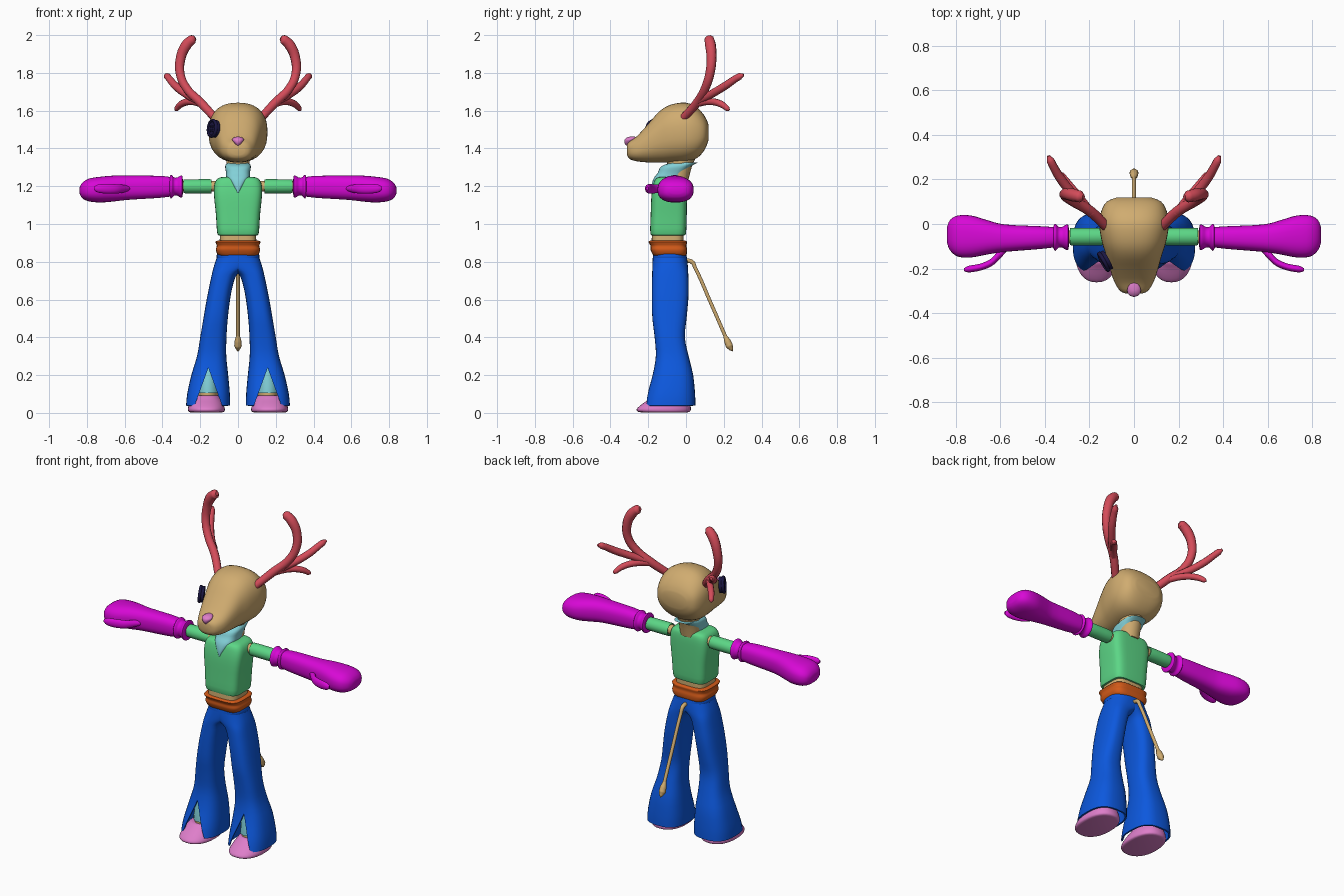
import bpy, bmesh, math
from mathutils import Vector


def mat(name, r, g, b):
    m = bpy.data.materials.new(name)
    lin = [(c / 255 / 12.92) if c < 11 else ((c / 255 + 0.055) / 1.055) ** 2.4 for c in (r, g, b)]
    m.diffuse_color = (*lin, 1)
    return m


TAN = mat("tan", 208, 172, 112)
RED = mat("antler red", 212, 76, 90)
GREEN = mat("green", 92, 214, 134)
CYAN = mat("pale cyan", 130, 208, 215)
MAGENTA = mat("magenta", 216, 8, 214)
ORANGE = mat("orange", 210, 90, 25)
BLUE = mat("blue", 12, 88, 222)
PINK = mat("pink", 222, 126, 202)
NAVY = mat("navy", 26, 22, 66)


def add(name, data, material, mirror=False):
    ob = bpy.data.objects.new(name, data)
    bpy.context.collection.objects.link(ob)
    data.materials.append(material)
    if mirror:
        ob.modifiers.new("mirror", 'MIRROR').use_clip = False
    return ob


def smooth_rings(rings, k):
    """Catmull-Rom interpolation between cross-sections."""
    out = []
    for i in range(len(rings) - 1):
        p = [rings[max(0, min(len(rings) - 1, i + d))] for d in (-1, 0, 1, 2)]
        for s in range(k):
            t = s / k
            out.append([0.5 * (2 * b + (c - a) * t + (2 * a - 5 * b + 4 * c - d) * t * t
                               + (3 * b - a - 3 * c + d) * t ** 3) for a, b, c, d in zip(*p)])
    return out + [list(rings[-1])]


def loft(name, material, axis, rings, p=2.0, n=32, k=3, mirror=False, caps=True):
    """Skin superellipse rings (t, a_min, a_max, b_min, b_max) along an axis."""
    bm = bmesh.new()
    loops = []
    for t, a0, a1, b0, b1 in smooth_rings(rings, k):
        loop = []
        for i in range(n):
            c, s = math.cos(math.tau * i / n), math.sin(math.tau * i / n)
            a = (a0 + a1) / 2 + (a1 - a0) / 2 * math.copysign(abs(c) ** (2 / p), c)
            b = (b0 + b1) / 2 + (b1 - b0) / 2 * math.copysign(abs(s) ** (2 / p), s)
            loop.append(bm.verts.new({'x': (t, a, b), 'y': (a, t, b), 'z': (a, b, t)}[axis]))
        loops.append(loop)
    for u, v in zip(loops, loops[1:]):
        for i in range(n):
            j = (i + 1) % n
            bm.faces.new((u[i], u[j], v[j], v[i]))
    if caps:
        bm.faces.new(loops[0])
        bm.faces.new(loops[-1])
    bmesh.ops.recalc_face_normals(bm, faces=bm.faces)
    me = bpy.data.meshes.new(name)
    bm.to_mesh(me)
    bm.free()
    return add(name, me, material, mirror)


def tube(name, material, pts, mirror=False):
    """Round tube through points (x, y, z, radius)."""
    cu = bpy.data.curves.new(name, 'CURVE')
    cu.dimensions, cu.bevel_depth, cu.bevel_resolution = '3D', 1.0, 3
    cu.use_fill_caps, cu.resolution_u = True, 6
    sp = cu.splines.new('BEZIER')
    sp.bezier_points.add(len(pts) - 1)
    for bp, (x, y, z, r) in zip(sp.bezier_points, pts):
        bp.co, bp.radius = (x, y, z), r
        bp.handle_left_type = bp.handle_right_type = 'AUTO'
    return add(name, cu, material, mirror)


# Head and nose
loft("head", TAN, 'y', [
    (-0.312, -.035, .035, 1.365, 1.42), (-0.30, -.062, .062, 1.345, 1.437),
    (-0.26, -.088, .088, 1.332, 1.465), (-0.2, -.108, .108, 1.326, 1.53),
    (-0.14, -.125, .125, 1.325, 1.597), (-0.08, -.144, .144, 1.326, 1.632),
    (0, -.156, .156, 1.33, 1.642), (0.06, -.146, .146, 1.35, 1.615),
    (0.1, -.122, .122, 1.395, 1.57), (0.118, -.08, .08, 1.44, 1.53)], p=2.4, n=40)
loft("nose", PINK, 'z', [
    (1.416, -.006, .006, -.318, -.295), (1.43, -.02, .02, -.326, -.285),
    (1.447, -.031, .031, -.325, -.27), (1.458, -.022, .022, -.312, -.26),
    (1.462, -.008, .008, -.3, -.27)], n=20)

# Single button eye with a raised rim and four thread holes
normal = Vector((-0.87, -0.47, 0.1)).normalized()
turn = normal.to_track_quat('Z', 'Y')
centre = Vector((-0.128, -0.165, 1.505))
bpy.ops.mesh.primitive_cylinder_add(vertices=32, radius=.046, depth=.026,
                                    location=centre, rotation=turn.to_euler())
eye = [bpy.context.object]
bpy.ops.mesh.primitive_torus_add(major_radius=.042, minor_radius=.009, major_segments=32,
                                 minor_segments=8, location=centre + normal * .01,
                                 rotation=turn.to_euler())
eye.append(bpy.context.object)
for i in range(4):
    a = math.tau * (i + .5) / 4
    pos = centre + turn @ Vector((.015 * math.cos(a), .015 * math.sin(a), .012))
    bpy.ops.mesh.primitive_torus_add(major_radius=.006, minor_radius=.003, major_segments=12,
                                     minor_segments=6, location=pos, rotation=turn.to_euler())
    eye.append(bpy.context.object)
for i, ob in enumerate(eye):
    ob.name = ("eye_button", "eye_rim")[i] if i < 2 else f"eye_hole_{i - 1}"
    ob.data.materials.append(NAVY)

# Antlers
tube("antler_main", RED, [
    (.125, -.01, 1.565, .022), (.2, .06, 1.645, .024), (.27, .1, 1.715, .023),
    (.305, .125, 1.79, .024), (.305, .135, 1.87, .026), (.275, .13, 1.945, .029),
    (.24, .123, 1.978, .026), (.226, .121, 1.985, .012)], True)
tube("antler_back_branch", RED, [
    (.19, .05, 1.64, .02), (.27, .13, 1.685, .021), (.33, .205, 1.73, .021),
    (.375, .285, 1.782, .018), (.384, .305, 1.79, .007)], True)
tube("antler_low_branch", RED, [
    (.19, .05, 1.635, .018), (.25, .125, 1.648, .019), (.3, .185, 1.635, .018),
    (.325, .22, 1.61, .014), (.331, .228, 1.602, .005)], True)

# Neck and collar
loft("neck", TAN, 'z', [(1.22, -.058, .058, -.1, .01), (1.3, -.06, .06, -.1, .03),
                        (1.37, -.065, .065, -.1, .06)], n=24)
loft("collar", CYAN, 'z', [
    (1.165, -.006, .006, -.184, -.08), (1.2, -.032, .032, -.183, -.05),
    (1.24, -.06, .06, -.172, -.02), (1.27, -.063, .063, -.15, -.005),
    (1.305, -.068, .068, -.132, .025), (1.325, -.058, .058, -.08, .062)], p=2.8)

# Torso
loft("shirt", GREEN, 'z', [
    (.94, -.098, .098, -.175, -.012), (.952, -.11, .11, -.189, .0),
    (1.05, -.117, .117, -.187, .004), (1.15, -.127, .127, -.183, .005),
    (1.21, -.125, .125, -.173, .003), (1.24, -.108, .108, -.16, -.005),
    (1.25, -.08, .08, -.135, -.025)], p=4.5, n=40)
loft("waist", TAN, 'z', [(.86, -.1, .1, -.185, -.012), (.95, -.095, .095, -.18, -.012)], p=4)
loft("belt", ORANGE, 'z', [
    (.832, -.098, .098, -.17, -.002), (.842, -.11, .11, -.178, .004),
    (.865, -.117, .117, -.188, .006), (.885, -.112, .112, -.188, .002),
    (.905, -.119, .119, -.199, .006), (.912, -.108, .108, -.19, -.003)], p=4)

# Arms, sleeves and mittens
loft("arm", TAN, 'x', [(.1, -.088, -.03, 1.172, 1.228), (.32, -.088, -.03, 1.172, 1.228)],
     n=20, mirror=True)
loft("sleeve", GREEN, 'x', [(.145, -.092, -.022, 1.165, 1.234), (.15, -.096, -.018, 1.162, 1.237),
                            (.275, -.096, -.018, 1.162, 1.236), (.285, -.092, -.022, 1.167, 1.232)],
     n=24, mirror=True)
loft("cuff", MAGENTA, 'x', [
    (.292, -.1, -.02, 1.16, 1.235), (.296, -.117, -.002, 1.14, 1.257),
    (.308, -.114, -.005, 1.142, 1.254), (.322, -.106, -.013, 1.15, 1.246),
    (.338, -.106, -.013, 1.15, 1.246), (.35, -.119, 0, 1.137, 1.258),
    (.358, -.117, -.002, 1.138, 1.257), (.364, -.1, -.02, 1.155, 1.24)], n=28, mirror=True)
loft("mitten", MAGENTA, 'x', [
    (.355, -.104, -.014, 1.146, 1.248), (.42, -.112, -.01, 1.138, 1.255),
    (.58, -.125, -.002, 1.128, 1.256), (.66, -.137, .018, 1.119, 1.256),
    (.73, -.15, .038, 1.114, 1.25), (.79, -.146, .038, 1.12, 1.24),
    (.825, -.118, .018, 1.137, 1.218), (.838, -.085, -.015, 1.16, 1.195)],
     p=2.5, mirror=True)
loft("thumb", MAGENTA, 'x', [
    (.57, -.122, -.095, 1.178, 1.198), (.605, -.16, -.115, 1.167, 1.207),
    (.64, -.19, -.155, 1.162, 1.21), (.69, -.209, -.178, 1.161, 1.212),
    (.74, -.217, -.187, 1.166, 1.209), (.762, -.211, -.199, 1.18, 1.197)], n=20, mirror=True)

# Flared trousers: each leg grows out of the shared hip section
legs = loft("trousers", BLUE, 'z', [
    (.86, -.1, .1, -.172, -.005), (.82, -.113, .113, -.176, .005),
    (.775, -.065, .128, -.178, .01), (.735, .002, .138, -.179, .012),
    (.68, .026, .15, -.18, .013), (.6, .042, .166, -.181, .012),
    (.5, .054, .183, -.178, .003), (.4, .061, .2, -.166, -.006),
    (.3, .062, .217, -.16, .014), (.2, .052, .247, -.177, .038),
    (.1, .043, .269, -.208, .048), (.038, .042, .275, -.224, .05)],
    p=2.7, caps=False, mirror=True)
legs.modifiers.clear()
shell = legs.modifiers.new("cloth", 'SOLIDIFY')
shell.thickness, shell.offset = .01, -1

# Wedge that opens the front of each hem
tri = [(.157, .238), (.063, -.02), (.251, -.02)]
me = bpy.data.meshes.new("hem_cutter")
me.from_pydata([(x, y, z) for y in (-.4, -.07) for x, z in tri], [],
               [(0, 1, 2), (5, 4, 3), (0, 3, 4, 1), (1, 4, 5, 2), (2, 5, 3, 0)])
bm = bmesh.new()
bm.from_mesh(me)
bmesh.ops.recalc_face_normals(bm, faces=bm.faces)
bm.to_mesh(me)
bm.free()
cutter = add("hem_cutter", me, BLUE)
cutter.hide_render = True
cut = legs.modifiers.new("slit", 'BOOLEAN')
cut.object, cut.operation, cut.solver = cutter, 'DIFFERENCE', 'EXACT'
legs.modifiers.new("mirror", 'MIRROR').use_mirror_merge = False

# Socks, ankles and shoes
loft("sock", CYAN, 'z', [(.105, .098, .218, -.168, .0), (.16, .1, .215, -.163, .0),
                         (.3, .1, .195, -.14, -.02)], n=24, mirror=True)
loft("ankle", TAN, 'z', [(.06, .106, .212, -.16, -.01), (.11, .106, .212, -.16, -.01)],
     n=24, mirror=True)
loft("shoe", PINK, 'z', [
    (.003, .082, .252, -.24, .01), (.008, .072, .262, -.257, .022),
    (.022, .07, .265, -.26, .026), (.045, .076, .26, -.235, .022),
    (.07, .088, .248, -.2, .012), (.088, .1, .232, -.178, .002),
    (.092, .112, .22, -.165, -.01)], p=2.3, mirror=True)

# Tail with a pointed tuft
tube("tail", TAN, [(0, -.02, .805, .012), (0, .03, .8, .012), (0, .05, .765, .01),
                   (0, .13, .585, .01), (0, .215, .39, .01)])
tube("tail_tuft", TAN, [(0, .205, .412, .009), (0, .219, .38, .018), (0, .23, .355, .02),
                        (0, .24, .337, .011), (0, .246, .327, .002)])

# Bake modifiers and curves, then smooth with sharp edges kept
for ob in [o for o in bpy.context.scene.objects if o != cutter]:
    bpy.ops.object.select_all(action='DESELECT')
    ob.select_set(True)
    bpy.context.view_layer.objects.active = ob
    bpy.ops.object.convert(target='MESH')
    bpy.ops.object.shade_smooth_by_angle(angle=math.radians(45))
bpy.data.objects.remove(cutter)
